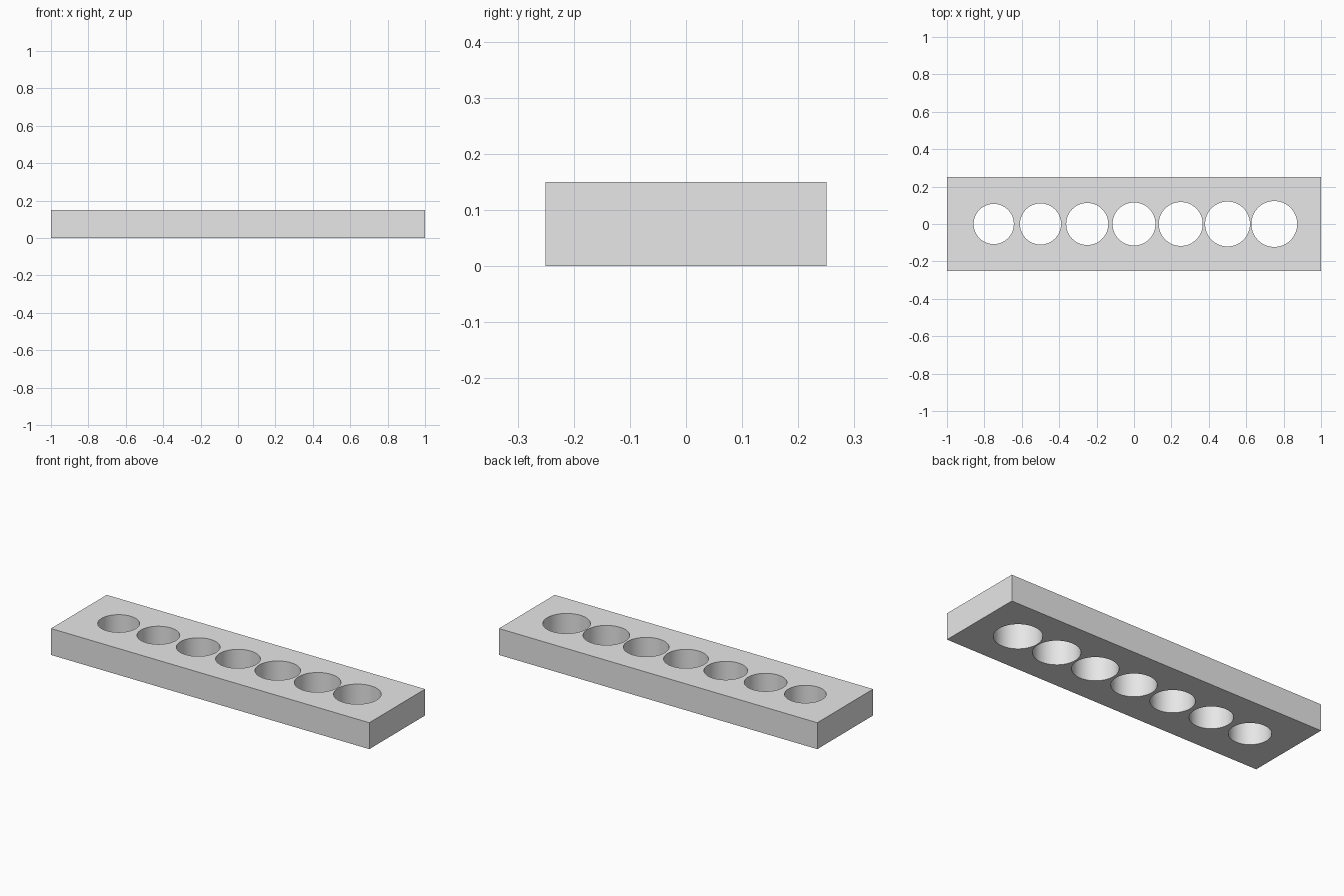
import bpy
import bmesh
import math

LENGTH, WIDTH, HEIGHT = 2.0, 0.5, 0.15
HOLES, SPACING, SEGMENTS = 7, 0.25, 64

default_cube = bpy.data.objects.get("Cube")
if default_cube:
    bpy.data.objects.remove(default_cube, do_unlink=True)

# Plain grey material
grey = bpy.data.materials.new("light_grey")
grey.use_nodes = True
colour = (0.8, 0.8, 0.8, 1)
grey.diffuse_color = colour
grey.node_tree.nodes["Principled BSDF"].inputs["Base Color"].default_value = colour


def add_loop(bm, points):
    verts = [bm.verts.new((x, y, 0)) for x, y in points]
    return [bm.edges.new((a, b)) for a, b in zip(verts, verts[1:] + verts[:1])]


def circle(cx, radius):
    angles = [2 * math.pi * i / SEGMENTS for i in range(SEGMENTS)]
    return [(cx + radius * math.cos(a), radius * math.sin(a)) for a in angles]


# Plate outline with a row of holes that widen towards the left end
bm = bmesh.new()
hx, hy = LENGTH / 2, WIDTH / 2
edges = add_loop(bm, [(-hx, -hy), (hx, -hy), (hx, hy), (-hx, hy)])
for i in range(HOLES):
    edges += add_loop(bm, circle((i - HOLES // 2) * SPACING, 0.1075 + 0.0025 * i))
bmesh.ops.triangle_fill(bm, use_beauty=True, use_dissolve=False, edges=edges)

# Thickness
result = bmesh.ops.extrude_face_region(bm, geom=bm.faces[:], use_keep_orig=True)
top = [v for v in result["geom"] if isinstance(v, bmesh.types.BMVert)]
bmesh.ops.translate(bm, verts=top, vec=(0, 0, HEIGHT))
bmesh.ops.recalc_face_normals(bm, faces=bm.faces[:])

mesh = bpy.data.meshes.new("hole_gauge_plate")
bm.to_mesh(mesh)
bm.free()
mesh.materials.append(grey)
plate = bpy.data.objects.new("hole_gauge_plate", mesh)
bpy.context.collection.objects.link(plate)

# Smooth hole walls, sharp rims
bpy.ops.object.select_all(action="DESELECT")
plate.select_set(True)
bpy.context.view_layer.objects.active = plate
bpy.ops.object.shade_smooth_by_angle(angle=math.radians(30))
